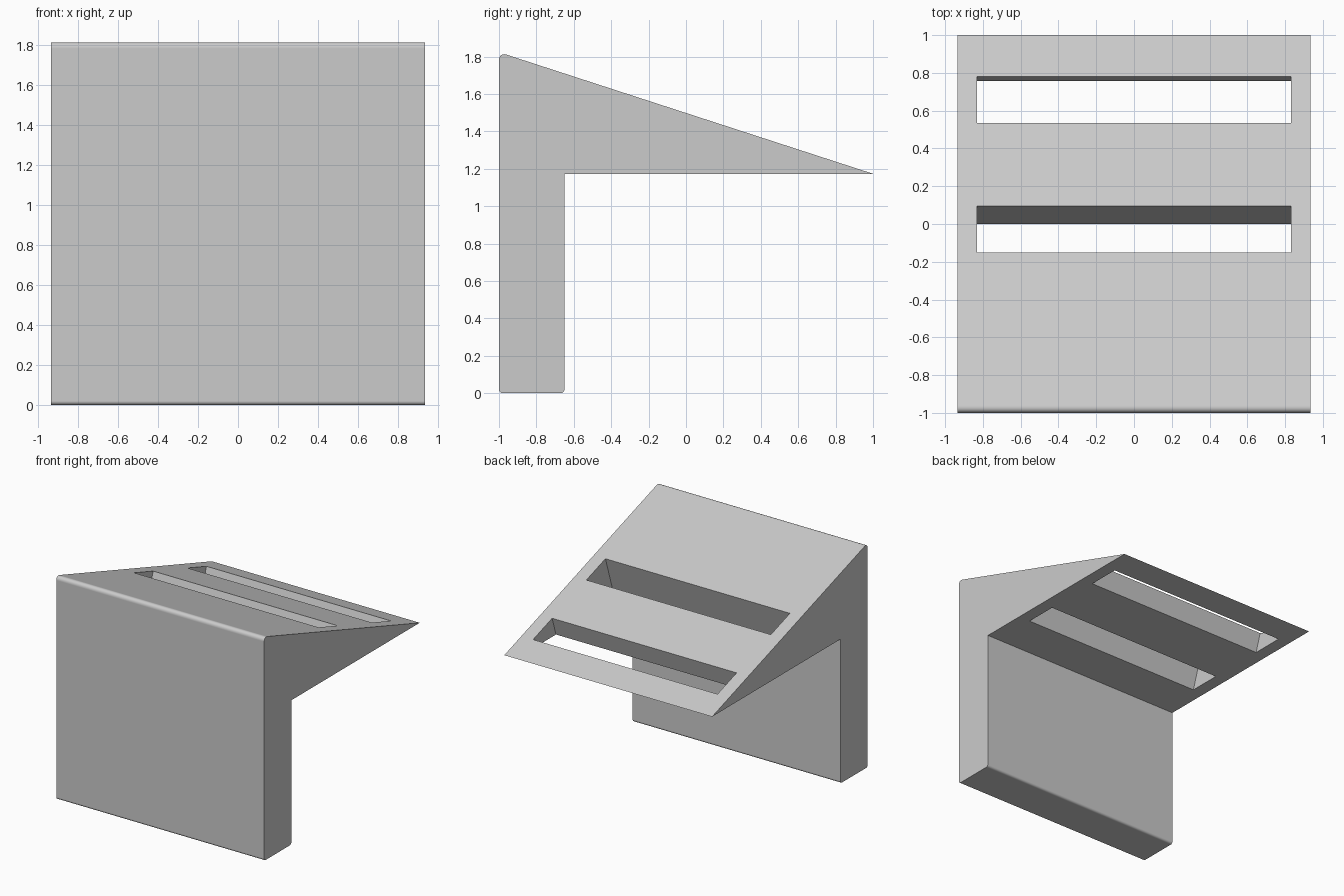
import bpy, bmesh, math
from mathutils import Matrix, Vector

default = bpy.data.objects.get("Cube")
if default:
    bpy.data.objects.remove(default)

HALF_WIDTH = 0.935
UNDERSIDE = 1.173
RIDGE = 1.823
SLOPE = math.atan2(RIDGE - UNDERSIDE, 2.0)

grey = bpy.data.materials.new("light_grey")
grey.use_nodes = True
grey.diffuse_color = (0.6, 0.6, 0.6, 1)
grey.node_tree.nodes["Principled BSDF"].inputs["Base Color"].default_value = (0.6, 0.6, 0.6, 1)


def make_object(name, bm):
    bmesh.ops.recalc_face_normals(bm, faces=bm.faces[:])
    mesh = bpy.data.meshes.new(name)
    bm.to_mesh(mesh)
    bm.free()
    obj = bpy.data.objects.new(name, mesh)
    bpy.context.collection.objects.link(obj)
    mesh.materials.append(grey)
    return obj


def round_edges(bm, y, z, offset):
    """Round the long edges that run along x through (y, z)."""
    edges = [e for e in bm.edges
             if all(abs(v.co.y - y) < 1e-4 and abs(v.co.z - z) < 1e-4 for v in e.verts)]
    bmesh.ops.bevel(bm, geom=edges, offset=offset, offset_type='OFFSET' if z == 0 else 'WIDTH',
                    segments=6, profile=0.5, affect='EDGES')


# Bracket: upright wall with a wedge-shaped shelf, extruded across the width
profile = [(-1, 0), (-0.65, 0), (-0.65, UNDERSIDE), (1, UNDERSIDE), (-1, RIDGE)]
bm = bmesh.new()
side = bm.faces.new([bm.verts.new((-HALF_WIDTH, y, z)) for y, z in profile])
swept = bmesh.ops.extrude_face_region(bm, geom=[side])["geom"]
bmesh.ops.translate(bm, vec=(2 * HALF_WIDTH, 0, 0),
                    verts=[g for g in swept if isinstance(g, bmesh.types.BMVert)])
round_edges(bm, -1, 0, 0.02)
round_edges(bm, -0.65, 0, 0.02)
round_edges(bm, -1, RIDGE, 0.048)
bracket = make_object("slotted_bracket", bm)

# Slot cutters: two boxes square to the sloping top
bm = bmesh.new()
for y in (-0.0275, 0.6575):
    centre = Vector((0, y, RIDGE - (y + 1) * math.tan(SLOPE)))
    size = Matrix.Diagonal((1.66, 0.245 / math.cos(SLOPE), 1.0, 1))
    bmesh.ops.create_cube(bm, size=1, matrix=Matrix.Translation(centre)
                          @ Matrix.Rotation(-SLOPE, 4, 'X') @ size)
cutter = make_object("slot_cutter", bm)
cutter.hide_render = True

# Cut the slots through the shelf
cut = bracket.modifiers.new("slots", 'BOOLEAN')
cut.operation = 'DIFFERENCE'
cut.solver = 'EXACT'
cut.object = cutter
bpy.ops.object.select_all(action='DESELECT')
bracket.select_set(True)
bpy.context.view_layer.objects.active = bracket
bpy.ops.object.modifier_apply(modifier=cut.name)
bpy.data.objects.remove(cutter)

# Smooth rounded edges, flat faces elsewhere
bpy.ops.object.shade_smooth_by_angle(angle=math.radians(30))
weighted = bracket.modifiers.new("flat_faces", 'WEIGHTED_NORMAL')
weighted.keep_sharp = True
